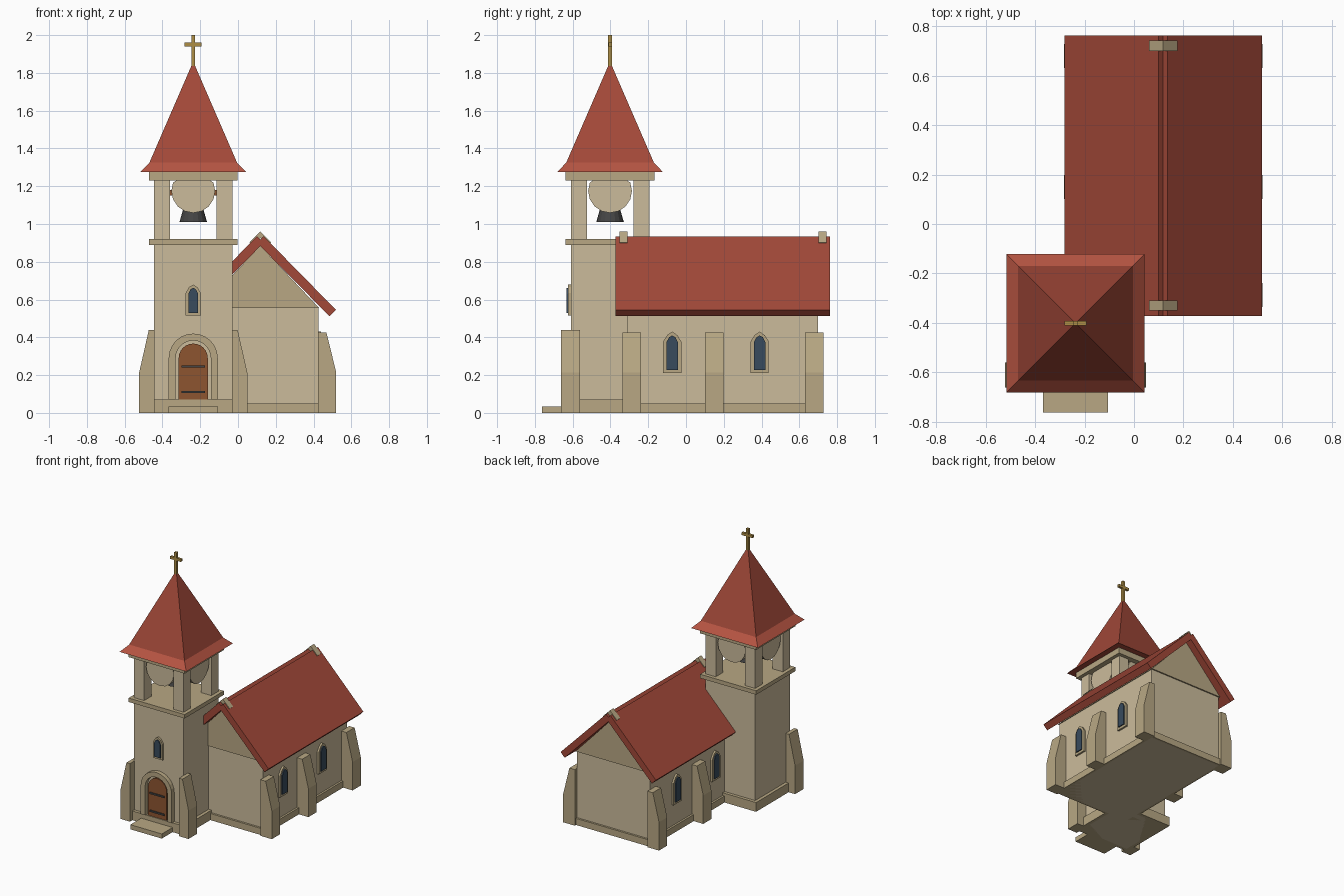
import bpy, bmesh, math
from mathutils import Vector

if "Cube" in bpy.data.objects:
    bpy.data.objects.remove(bpy.data.objects["Cube"])


def material(name, col):
    m = bpy.data.materials.new(name)
    m.diffuse_color = (*col, 1)
    m.use_nodes = True
    m.node_tree.nodes["Principled BSDF"].inputs["Base Color"].default_value = m.diffuse_color
    return m


WALL = material("wall_stone", (0.60, 0.50, 0.33))
TRIM = material("trim_stone", (0.48, 0.39, 0.23))
ROOF = material("red_tile", (0.36, 0.065, 0.04))
EAVE = material("light_red_tile", (0.47, 0.09, 0.055))
GLASS = material("dark_glass", (0.04, 0.07, 0.11))
WOOD = material("door_wood", (0.27, 0.09, 0.03))
IRON = material("iron", (0.06, 0.06, 0.06))
GOLD = material("gold", (0.42, 0.27, 0.06))


def finish(name, bm, mat):
    bmesh.ops.recalc_face_normals(bm, faces=bm.faces[:])
    me = bpy.data.meshes.new(name)
    bm.to_mesh(me)
    bm.free()
    me.materials.append(mat)
    ob = bpy.data.objects.new(name, me)
    bpy.context.collection.objects.link(ob)
    return ob


def box(name, x0, x1, y0, y1, z0, z1, mat):
    return prism(name, [(x0, z0), (x1, z0), (x1, z1), (x0, z1)], "y", y0, y1, mat)


def prism(name, pts, axis, a, b, mat):
    """Extrude a (u, z) profile along axis x or y from a to b."""
    bm = bmesh.new()
    place = (lambda u, z: (u, a, z)) if axis == "y" else (lambda u, z: (a, u, z))
    f = bm.faces.new([bm.verts.new(place(u, z)) for u, z in pts])
    r = bmesh.ops.extrude_face_region(bm, geom=[f])
    d = Vector((0, b - a, 0)) if axis == "y" else Vector((b - a, 0, 0))
    bmesh.ops.translate(bm, vec=d, verts=[v for v in r["geom"] if isinstance(v, bmesh.types.BMVert)])
    return finish(name, bm, mat)


def cone(name, c, z0, z1, r0, r1, seg, mat):
    bm = bmesh.new()
    bmesh.ops.create_cone(bm, cap_ends=True, segments=seg, radius1=r0, radius2=r1, depth=z1 - z0)
    bmesh.ops.translate(bm, vec=(c[0], c[1], (z0 + z1) / 2), verts=bm.verts[:])
    return finish(name, bm, mat)


def arch(c, half, z0, spring, n=12):
    top = [(c + half * math.cos(math.pi * i / n), spring + half * math.sin(math.pi * i / n)) for i in range(n + 1)]
    return [(c + half, z0)] + top + [(c - half, z0)]


def lancet(c, half, z0, shoulder, peak):
    m = (shoulder + peak) / 2 + 0.008
    return [(c - half, z0), (c + half, z0), (c + half, shoulder), (c + half * 0.55, m),
            (c, peak), (c - half * 0.55, m), (c - half, shoulder)]


TX, TY, T = -0.237, -0.402, 0.208   # tower centre and half width


def tower_box(name, h, z0, z1, mat):
    return box(name, TX - h, TX + h, TY - h, TY + h, z0, z1, mat)


# Tower shaft and bands
tower_box("tower_wall", T, 0, 0.9, WALL)
tower_box("tower_plinth", 0.232, 0, 0.07, TRIM)
tower_box("tower_cornice", 0.235, 0.89, 0.92, TRIM)
tower_box("belfry_lintel", 0.235, 1.23, 1.277, TRIM)

# Belfry pillars
for sx in (-1, 1):
    for sy in (-1, 1):
        xs = sorted((TX + sx * T, TX + sx * (T - 0.085)))
        ys = sorted((TY + sy * T, TY + sy * (T - 0.085)))
        box("belfry_pillar", *xs, *ys, 0.92, 1.23, WALL)

# Round arch panels hanging in the four belfry openings
for s in (-1, 1):
    for axis, cu, ct in (("y", TX, TY), ("x", TY, TX)):
        pts = [(cu + 0.116 * math.cos(math.pi * i / 8), min(1.235, 1.175 + 0.116 * math.sin(math.pi * i / 8)))
               for i in range(16)]
        prism("belfry_arch_panel", pts, axis, ct + s * 0.14, ct + s * 0.195, WALL)

# Bell and its beam
cone("bell", (TX, TY), 1.01, 1.16, 0.073, 0.03, 16, IRON)
box("bell_beam", TX - 0.125, TX + 0.125, TY - 0.015, TY + 0.015, 1.15, 1.18, WOOD)

# Flared spire
bm = bmesh.new()
rings = [[bm.verts.new((TX + sx * h, TY + sy * h, z)) for sx, sy in ((-1, -1), (1, -1), (1, 1), (-1, 1))]
         for h, z in ((0.28, 1.275), (0.232, 1.325))]
apex = bm.verts.new((TX, TY, 1.86))
bm.faces.new(rings[0])
for i in range(4):
    j = (i + 1) % 4
    bm.faces.new((rings[0][i], rings[0][j], rings[1][j], rings[1][i])).material_index = 1
    bm.faces.new((rings[1][i], rings[1][j], apex))
finish("spire", bm, ROOF).data.materials.append(EAVE)

# Cross
box("cross_post", TX - 0.01, TX + 0.01, TY - 0.01, TY + 0.01, 1.83, 2.0, GOLD)
box("cross_arm", TX - 0.045, TX + 0.045, TY - 0.009, TY + 0.009, 1.94, 1.96, GOLD)

# Tower buttresses
for s in (-1, 1):
    pts = [(TX + s * u, z) for u, z in ((T - 0.002, 0), (0.286, 0), (0.286, 0.215), (0.235, 0.44), (T - 0.002, 0.44))]
    prism("tower_buttress", pts, "y", -0.663, -0.56, TRIM)

# Doorway: arched surround, door, hinges and step
FRONT = TY - T
outer, inner = arch(TX, 0.13, 0.07, 0.29), arch(TX, 0.093, 0.07, 0.29)
prism("door_surround", outer + inner[::-1], "y", FRONT + 0.01, FRONT - 0.032, TRIM)
prism("door", arch(TX, 0.077, 0.07, 0.29), "y", FRONT + 0.01, FRONT - 0.018, WOOD)
for z in (0.11, 0.245):
    box("door_hinge", TX - 0.062, TX + 0.062, FRONT - 0.026, FRONT - 0.01, z - 0.006, z + 0.006, IRON)
box("door_step", TX - 0.132, TX + 0.132, -0.763, -0.6, 0, 0.035, TRIM)

# Tower window
prism("tower_window_frame", lancet(TX, 0.04, 0.515, 0.635, 0.68), "y", FRONT + 0.01, FRONT - 0.014, TRIM)
prism("tower_window_glass", lancet(TX, 0.026, 0.53, 0.63, 0.662), "y", FRONT + 0.01, FRONT - 0.022, GLASS)

# Nave body
NX, N = 0.118, 0.307
Y0, Y1 = -0.31, 0.7
box("nave_wall", NX - N, NX + N, Y0, Y1, 0, 0.56, WALL)
box("nave_plinth", NX - N - 0.015, NX + N + 0.015, Y0 - 0.015, Y1 + 0.015, 0, 0.05, TRIM)
prism("nave_gables", [(NX - N - 0.005, 0.555), (NX + N + 0.005, 0.555), (NX, 0.885)], "y", Y0 - 0.01, Y1 + 0.01, TRIM)

for s in (-1, 1):
    # Roof slab
    slab = [(0.018, 0.935), (0.4, 0.546), (0.366, 0.512), (-0.017, 0.9)]
    prism("nave_roof_slab", [(NX + s * u, z) for u, z in slab], "y", -0.373, 0.763, ROOF)
    # Buttresses
    for y in (-0.288, 0.15, 0.68):
        pts = [(NX + s * u, z) for u, z in ((N - 0.002, 0), (0.402, 0), (0.402, 0.215), (0.35, 0.425), (N - 0.002, 0.425))]
        prism("nave_buttress", pts, "y", y - 0.049, y + 0.049, TRIM)
    # Side windows
    wall = NX + s * N
    for y in (-0.073, 0.39):
        prism("nave_window_frame", lancet(y, 0.048, 0.21, 0.378, 0.43), "x", wall - s * 0.01, wall + s * 0.014, TRIM)
        prism("nave_window_glass", lancet(y, 0.03, 0.228, 0.375, 0.41), "x", wall - s * 0.01, wall + s * 0.022, GLASS)

# Ridge caps
cap = [(-0.058, 0.903), (0, 0.961), (0.058, 0.903), (0.04, 0.885), (0, 0.925), (-0.04, 0.885)]
for y in (-0.33, 0.722):
    prism("ridge_cap", [(NX + u, z) for u, z in cap], "y", y - 0.021, y + 0.021, TRIM)
